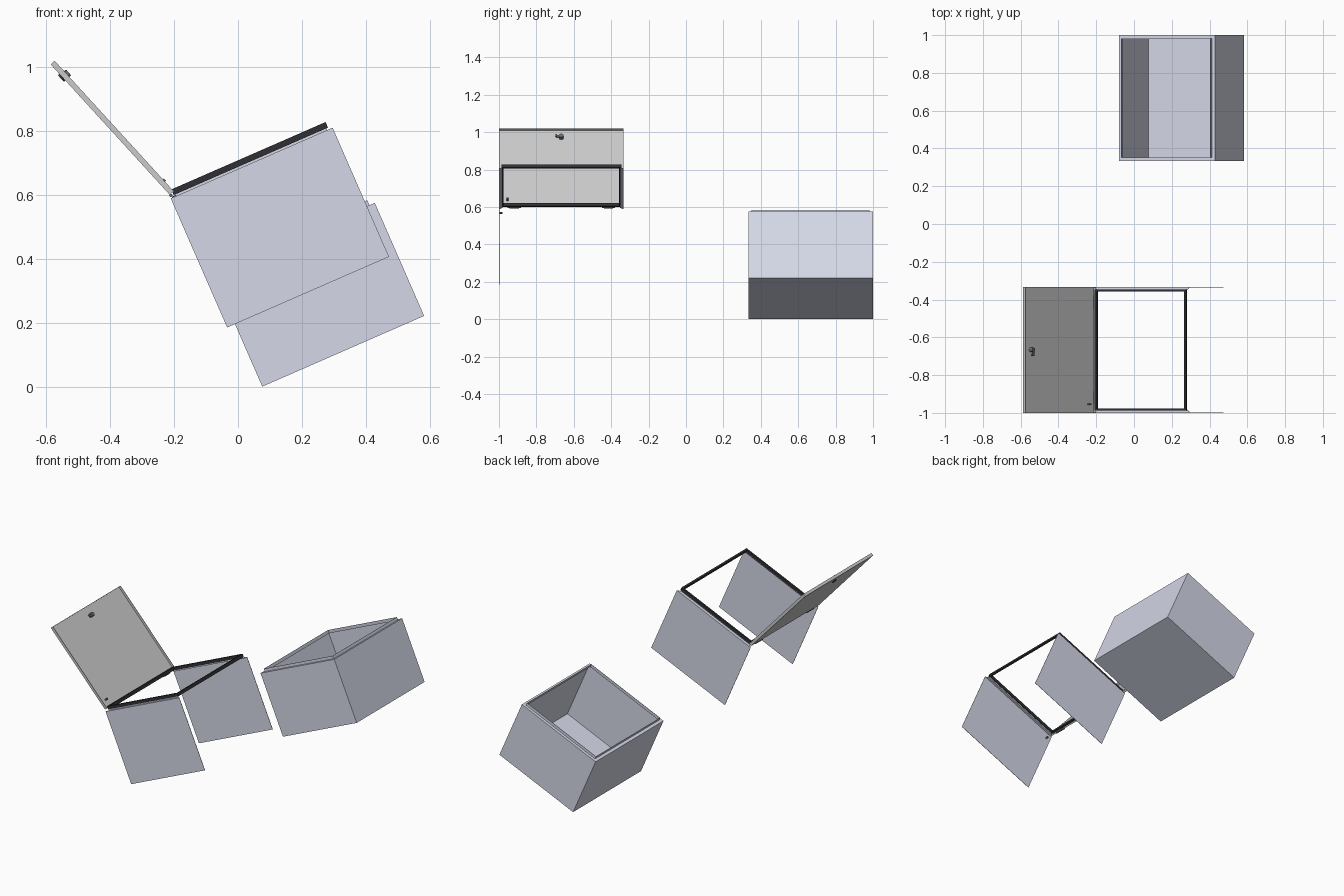
import bpy, bmesh, math
from mathutils import Matrix, Vector

if "Cube" in bpy.data.objects:
    bpy.data.objects.remove(bpy.data.objects["Cube"])

HALF, LENGTH = 0.3335, 0.553      # half width in y, length along the tilted axis
INSET, SHEET = 0.018, 0.003


def material(name, rgb):
    m = bpy.data.materials.new(name)
    m.diffuse_color = (*rgb, 1)
    m.use_nodes = True
    m.node_tree.nodes["Principled BSDF"].inputs["Base Color"].default_value = m.diffuse_color
    return m


PAINT = material("blue_grey_paint", (0.66, 0.69, 0.80))
BLACK = material("black_rubber", (0.03, 0.03, 0.035))
DARK = material("dark_metal", (0.16, 0.16, 0.18))


def frame(x, y, z, degrees):
    return Matrix.Translation((x, y, z)) @ Matrix.Rotation(math.radians(degrees), 4, 'Y')


# Local frames: x runs along the length, y across, z out of the opening
BOX = frame(0.076, 0.6665, 0.0, -23.6)
COLLAR = frame(-0.034, -0.6665, 0.185, -23.6)
LID = frame(-0.2135, -0.6665, 0.600, 47.6)


def finish(name, bm, place, mat=None, sheet=0):
    bmesh.ops.recalc_face_normals(bm, faces=bm.faces[:])
    me = bpy.data.meshes.new(name)
    bm.to_mesh(me)
    bm.free()
    ob = bpy.data.objects.new(name, me)
    bpy.context.collection.objects.link(ob)
    ob.matrix_world = place
    if mat:
        me.materials.append(mat)
    if sheet:
        mod = ob.modifiers.new("sheet", 'SOLIDIFY')
        mod.thickness = sheet
        mod.offset = -1
    return ob


def ring(bm, x0, x1, inset, z):
    h = HALF - inset
    return [bm.verts.new((x, y, z)) for x, y in
            ((x0 + inset, -h), (x1 - inset, -h), (x1 - inset, h), (x0 + inset, h))]


def tray(name, place, x0, x1, levels, mat=None, floor=True, closed=False, sheet=0):
    """Rectangular rings (inset, height) joined into a folded sheet."""
    bm = bmesh.new()
    rings = [ring(bm, x0, x1, i, z) for i, z in levels]
    if floor:
        bm.faces.new(rings[0])
    pairs = list(zip(rings, rings[1:]))
    if closed:
        pairs.append((rings[-1], rings[0]))
    for a, b in pairs:
        for k in range(4):
            j = (k + 1) % 4
            bm.faces.new((a[k], a[j], b[j], b[k]))
    return finish(name, bm, place, mat, sheet)


def cylinder(name, place, at, radius, depth, axis='Z', mat=DARK, sides=24):
    bm = bmesh.new()
    rot = Matrix.Rotation(math.pi / 2, 4, 'X') if axis == 'Y' else Matrix()
    bmesh.ops.create_cone(bm, cap_ends=True, segments=sides, radius1=radius, radius2=radius,
                          depth=depth, matrix=Matrix.Translation(at) @ rot)
    ob = finish(name, bm, place, mat)
    for p in ob.data.polygons:
        p.use_smooth = len(p.vertices) == 4 and sides > 8
    return ob


def block(name, place, at, size, mat=DARK):
    bm = bmesh.new()
    bmesh.ops.create_cube(bm, size=1,
                          matrix=Matrix.Translation(at) @ Matrix.Diagonal((*size, 1)))
    return finish(name, bm, place, mat)


# Open box with an inward flange and upright lip
tray("enclosure_box", BOX, 0, LENGTH,
     [(0, 0), (0, 0.386), (INSET, 0.386), (INSET, 0.403)], PAINT, sheet=SHEET)

# Two loose side panels with the same folded flange and lip
for side, label in ((-1, "front"), (1, "back")):
    bm = bmesh.new()
    rows = []
    for i, z in ((0, 0), (0, 0.441), (INSET, 0.441), (INSET, 0.458)):
        rows.append([bm.verts.new((x, side * (HALF - i), z)) for x in (i, LENGTH - i)])
    for a, b in zip(rows, rows[1:]):
        f = (a[0], a[1], b[1], b[0])
        bm.faces.new(f if side < 0 else f[::-1])
    finish(label + "_side_panel", bm, COLLAR, PAINT, sheet=0.002)

# Black sealing strip around the opening
tray("sealing_gasket", COLLAR, 0, LENGTH,
     [(0.013, 0.447), (0.013, 0.466), (0.024, 0.466), (0.024, 0.447)],
     BLACK, floor=False, closed=True)

# Shallow pan lid swung open
tray("lid", LID, -LENGTH, 0, [(0, 0), (0, 0.017)], sheet=SHEET)

# Latch through the lid, with a turning cam inside
cylinder("latch_outer_cap", LID, (-0.499, 0, -0.003), 0.014, 0.006, mat=BLACK)
cylinder("latch_barrel", LID, (-0.497, 0, 0.013), 0.012, 0.022)
block("latch_cam", LID, (-0.494, -0.012, 0.020), (0.014, 0.034, 0.003))
block("latch_cam_tip", LID, (-0.498, -0.027, 0.021), (0.016, 0.010, 0.008))

# Earth studs on the lid and on the side panel
cylinder("lid_stud", LID, (-0.046, -0.288, 0.011), 0.005, 0.020)
cylinder("panel_stud", COLLAR, (0.03, -HALF + 0.010, 0.405), 0.005, 0.018, 'Y')

# Hinge knuckles and leaves between lid and collar
for y, label in ((-0.252, "front"), (0.252, "back")):
    cylinder(label + "_hinge_pin", COLLAR, (0.004, y, 0.450), 0.005, 0.07, 'Y')
    block(label + "_hinge_leaf", COLLAR, (0.012, y, 0.443), (0.014, 0.05, 0.003))
